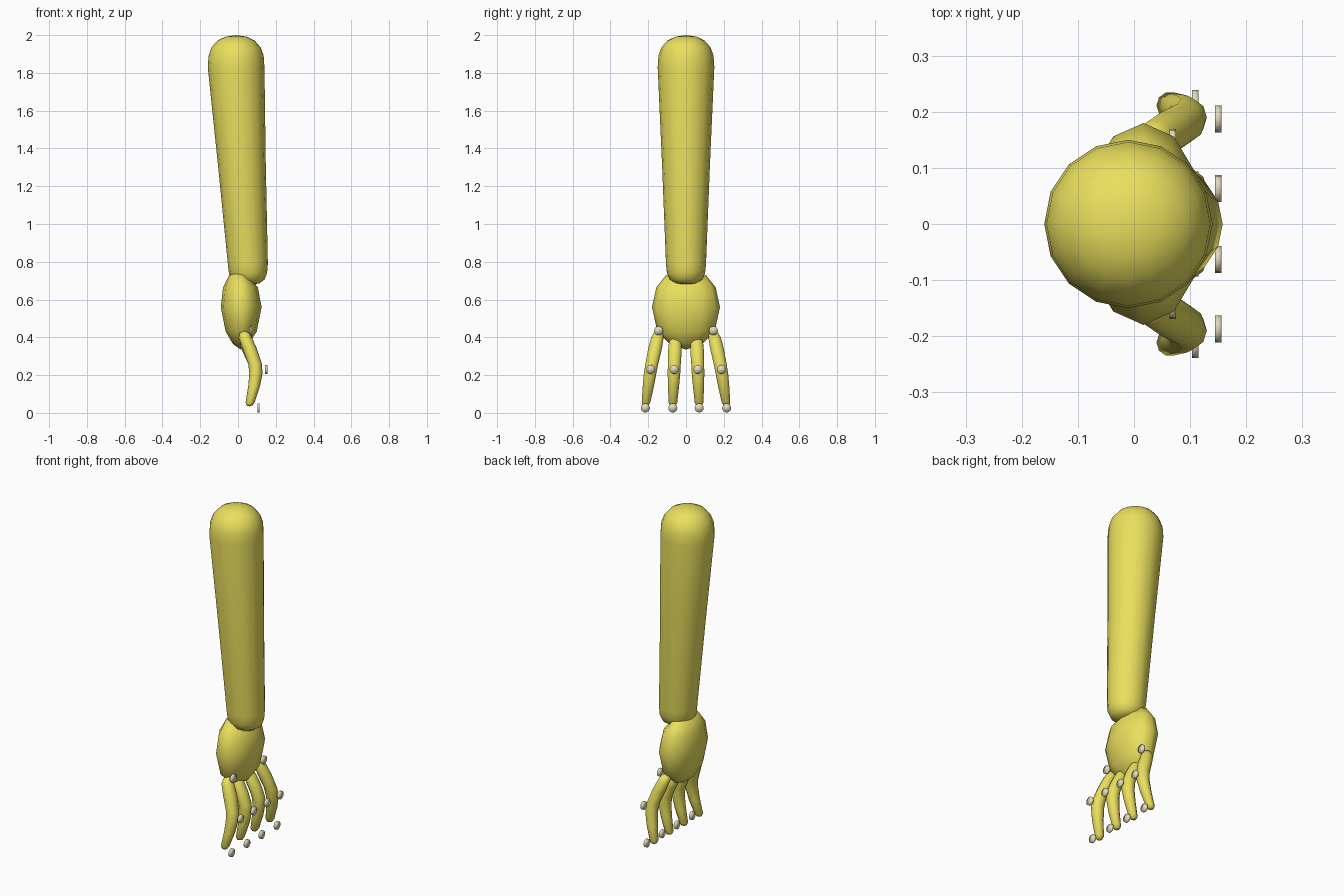
import bpy, bmesh, math
from mathutils import Vector

if "Cube" in bpy.data.objects:
    bpy.data.objects.remove(bpy.data.objects["Cube"])


def material(name, color):
    m = bpy.data.materials.new(name)
    m.diffuse_color = color
    m.use_nodes = True
    m.node_tree.nodes["Principled BSDF"].inputs["Base Color"].default_value = m.diffuse_color
    return m


yellow = material("yellow", (0.82, 0.74, 0.11, 1))
cream = material("cream", (0.75, 0.70, 0.50, 1))


def finish(bm, name, mat):
    bmesh.ops.recalc_face_normals(bm, faces=bm.faces)
    for f in bm.faces:
        f.smooth = True
    mesh = bpy.data.meshes.new(name)
    bm.to_mesh(mesh)
    bm.free()
    mesh.materials.append(mat)
    obj = bpy.data.objects.new(name, mesh)
    bpy.context.collection.objects.link(obj)
    return obj


def loft(name, start, rings, end, sides, mat):
    """Horizontal rings (x, y, z, rx, ry) joined from pole to pole."""
    bm = bmesh.new()
    loops = []
    for x, y, z, rx, ry in rings:
        loops.append([bm.verts.new((x + rx * math.cos(a), y + ry * math.sin(a), z))
                      for a in (2 * math.pi * i / sides for i in range(sides))])
    for a, b in zip(loops, loops[1:]):
        for i in range(sides):
            j = (i + 1) % sides
            bm.faces.new((a[i], a[j], b[j], b[i]))
    for pole, ring in ((start, loops[0]), (end, loops[-1])):
        p = bm.verts.new(pole)
        for i in range(sides):
            bm.faces.new((p, ring[i], ring[(i + 1) % sides]))
    return finish(bm, name, mat)


# Forearm: leaning tapered tube with soft ends
arm = [(-0.01, 1.992, 0.055), (-0.01, 1.972, 0.098), (-0.01, 1.935, 0.130),
       (-0.01, 1.89, 0.146), (-0.01, 1.83, 0.150), (0.02, 1.32, 0.127),
       (0.052, 0.79, 0.106), (0.053, 0.74, 0.101), (0.055, 0.705, 0.085),
       (0.057, 0.685, 0.055)]
loft("forearm", (-0.01, 0, 2.0), [(x, 0, z, r, r) for x, z, r in arm],
     (0.058, 0, 0.678), 16, yellow)

# Palm: flattened egg, widest across y
palm = [(0.003, 0.73, 0.05, 0.105), (0.013, 0.665, 0.092, 0.157),
        (0.017, 0.56, 0.108, 0.180), (0.017, 0.43, 0.082, 0.152),
        (0.015, 0.365, 0.042, 0.085)]
loft("palm", (0, 0, 0.75), [(x, 0, z, rx, ry) for x, z, rx, ry in palm],
     (0.015, 0, 0.335), 12, yellow)

# Fingers: bent, tapering; y runs from knuckle to middle joint to tip
bend = [(0.035, 0.425, 0.024, 0.0), (0.038, 0.40, 0.035, 0.1),
        (0.062, 0.34, 0.038, 0.35), (0.090, 0.26, 0.036, 0.65),
        (0.095, 0.21, 0.035, 0.8), (0.085, 0.14, 0.031, 0.9),
        (0.064, 0.055, 0.024, 1.0), (0.062, 0.04, 0.016, 1.0)]


def spread(knuckle, mid, tip, z):
    if z > 0.23:
        return mid + (knuckle - mid) * (z - 0.23) / 0.2
    return tip + (mid - tip) * (z - 0.03) / 0.2


def pad(name, x, y, z):
    bm = bmesh.new()
    bmesh.ops.create_cone(bm, cap_ends=True, segments=16, radius1=0.024,
                          radius2=0.024, depth=0.012)
    obj = finish(bm, name, cream)
    obj.location = (x, y, z)
    obj.rotation_euler = (0, math.pi / 2, 0)


for side, sign in (("left", 1), ("right", -1)):
    for kind, joints, top in (("outer", (0.145, 0.187, 0.215), 0.0),
                              ("inner", (0.056, 0.063, 0.070), -0.03)):
        label = side + "_" + kind
        rings = []
        for x, z, r, t in bend:
            z2 = z + top * max(0, (z - 0.26) / 0.165)
            rings.append((x, sign * spread(*joints, z), z2, r, r))
        loft(label + "_finger", (0.035, sign * joints[0], 0.434 + top), rings,
             (0.061, sign * joints[2], 0.034), 10, yellow)
        # Small round pads floating in front of each joint
        for n, (px, pz) in enumerate(((0.069, 0.435), (0.15, 0.23), (0.109, 0.026))):
            pad(f"{label}_pad_{n}", px, sign * joints[n], pz)
